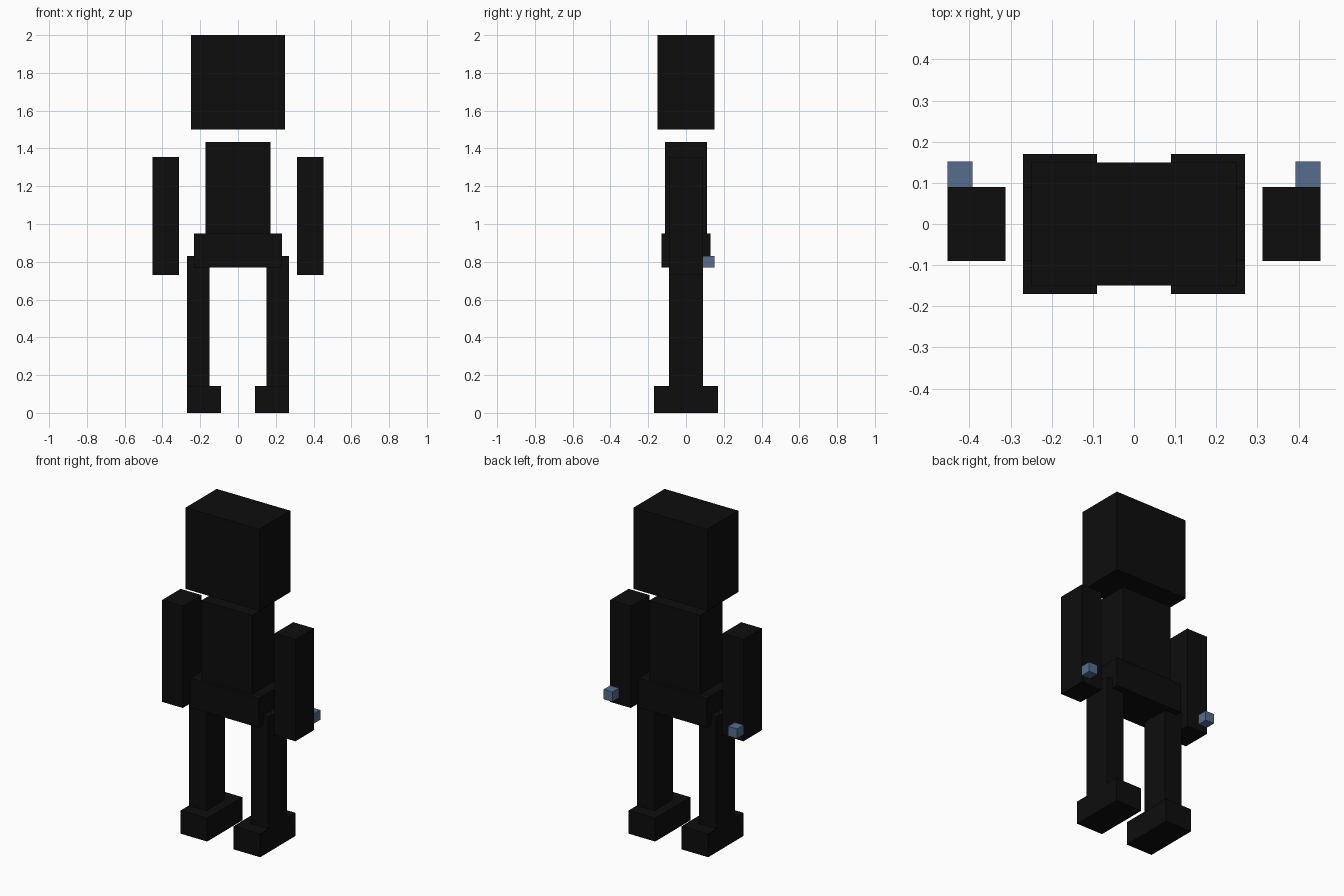
import bpy

cube = bpy.data.objects.get("Cube")
if cube:
    bpy.data.objects.remove(cube, do_unlink=True)


def material(name, rgb):
    mat = bpy.data.materials.new(name)
    mat.use_nodes = True
    mat.diffuse_color = (*rgb, 1)
    mat.node_tree.nodes["Principled BSDF"].inputs["Base Color"].default_value = (*rgb, 1)
    return mat


black = material("black", (0.004, 0.004, 0.004))
blue = material("slate blue", (0.09, 0.155, 0.27))


def box(name, x, y, z, mat):
    """Box spanning the given (low, high) range on each axis."""
    spans = (x, y, z)
    bpy.ops.mesh.primitive_cube_add(size=1)
    obj = bpy.context.object
    obj.name = name
    obj.location = [(low + high) / 2 for low, high in spans]
    obj.scale = [high - low for low, high in spans]
    obj.data.materials.append(mat)


def pair(name, x, y, z, mat):
    """Left box and its mirror image on the right."""
    box("left_" + name, x, y, z, mat)
    box("right_" + name, (-x[1], -x[0]), y, z, mat)


# Head floating above the body
box("head", (-0.25, 0.25), (-0.15, 0.15), (1.5, 2.0), black)

# Body
box("torso", (-0.172, 0.172), (-0.11, 0.11), (0.95, 1.435), black)
box("hips", (-0.232, 0.232), (-0.13, 0.13), (0.77, 0.95), black)

# Limbs
pair("arm", (0.312, 0.453), (-0.09, 0.09), (0.73, 1.355), black)
pair("leg", (0.15, 0.27), (-0.09, 0.09), (0.14, 0.83), black)
pair("foot", (0.09, 0.27), (-0.17, 0.17), (0.0, 0.143), black)

# Small blocks behind the wrists
pair("wrist_block", (0.393, 0.453), (0.09, 0.152), (0.77, 0.83), blue)
